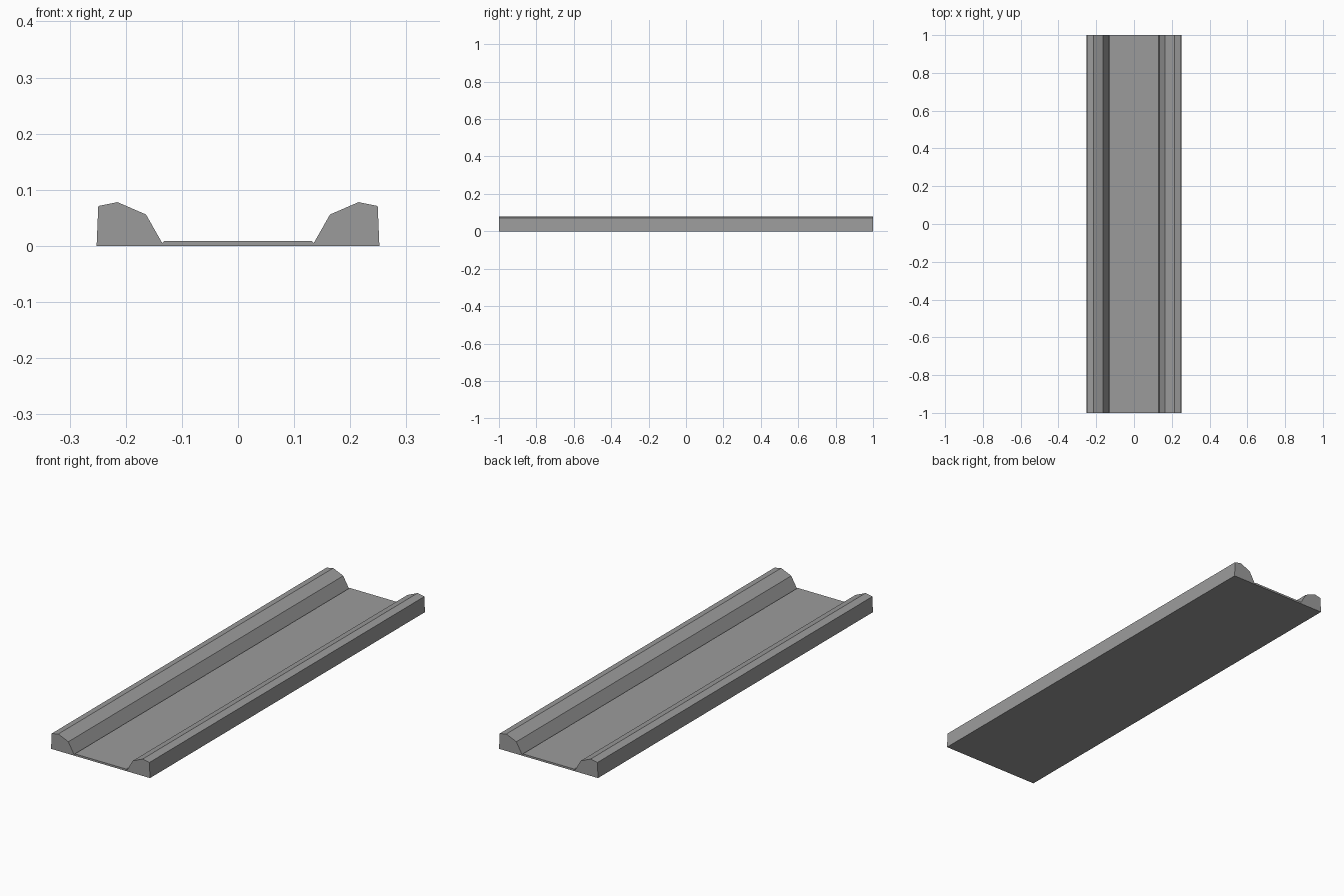
import bpy
import bmesh

cube = bpy.data.objects.get("Cube")
if cube:
    bpy.data.objects.remove(cube, do_unlink=True)

# One flat grey for the whole piece
grey = bpy.data.materials.new("plain grey")
grey.use_nodes = True
colour = (0.33, 0.33, 0.33, 1)
grey.diffuse_color = colour
grey.node_tree.nodes["Principled BSDF"].inputs["Base Color"].default_value = colour

# Half of the cross-section (x, z): outer foot, faceted kerb, small groove, bed edge
half = [(0.252, 0), (0.249, 0.071), (0.215, 0.078), (0.164, 0.056),
        (0.135, 0.005), (0.131, 0.009)]
section = half + [(-x, z) for x, z in reversed(half)]

# Extrude the mirrored section along the channel
bm = bmesh.new()
end = bm.faces.new([bm.verts.new((x, -1, z)) for x, z in section])
extruded = bmesh.ops.extrude_face_region(bm, geom=[end], use_keep_orig=True)
moved = [v for v in extruded["geom"] if isinstance(v, bmesh.types.BMVert)]
bmesh.ops.translate(bm, verts=moved, vec=(0, 2, 0))
bmesh.ops.recalc_face_normals(bm, faces=bm.faces)

mesh = bpy.data.meshes.new("channel_with_kerbs")
bm.to_mesh(mesh)
bm.free()
mesh.materials.append(grey)
channel = bpy.data.objects.new("channel_with_kerbs", mesh)
bpy.context.collection.objects.link(channel)
